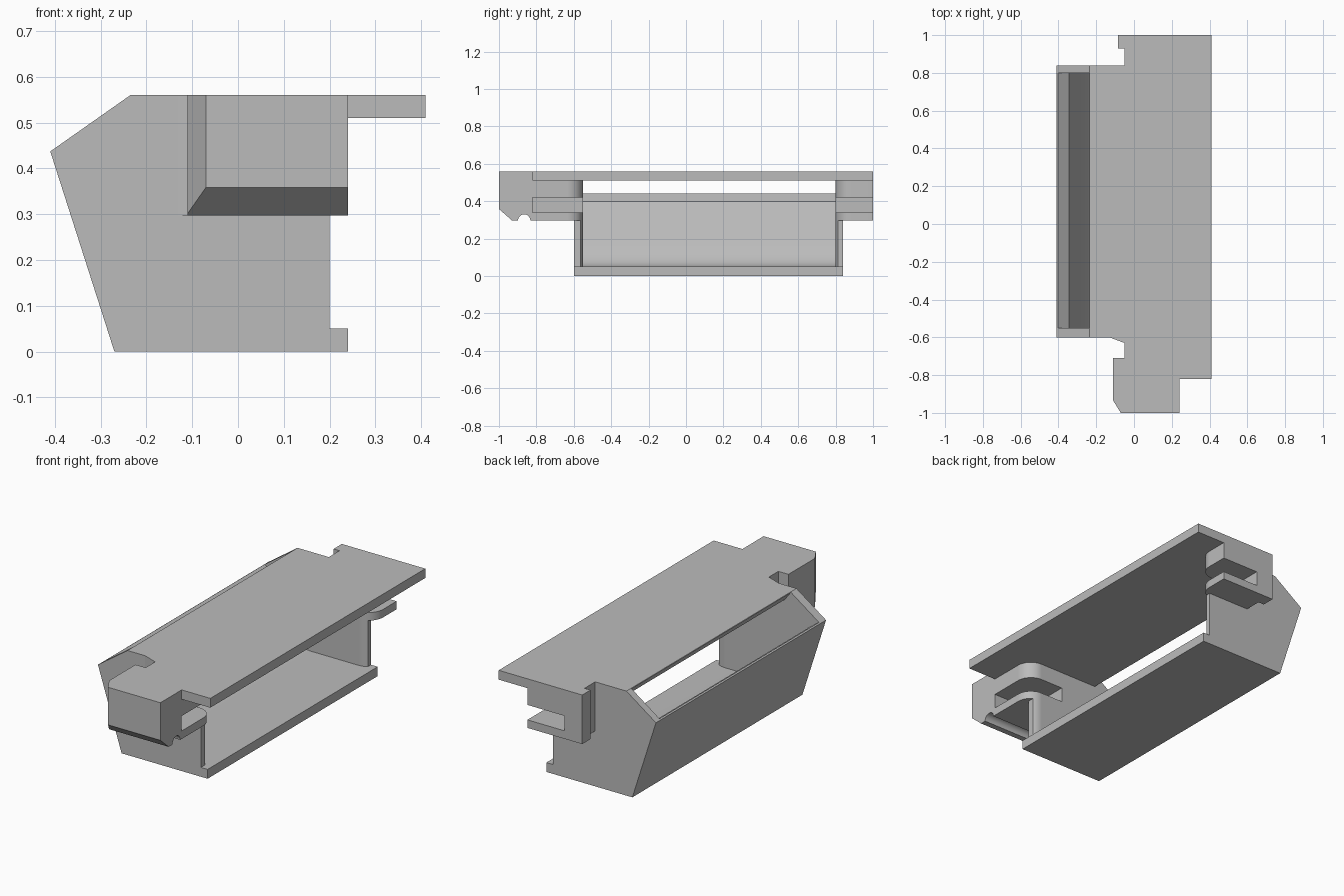
import bpy, bmesh, math
from math import radians, sin, cos

cube = bpy.data.objects.get("Cube")
if cube:
    bpy.data.objects.remove(cube)

grey = bpy.data.materials.new("plain grey")
grey.use_nodes = True
colour = (0.5, 0.5, 0.5, 1)
grey.diffuse_color = colour
grey.node_tree.nodes["Principled BSDF"].inputs["Base Color"].default_value = colour


def prism(name, outline, axis, low, high):
    """Extrude a closed 2D outline along one axis, from low to high."""
    place = {"x": lambda a, b, t: (t, a, b),
             "y": lambda a, b, t: (a, t, b),
             "z": lambda a, b, t: (a, b, t)}[axis]
    bm = bmesh.new()
    face = bm.faces.new([bm.verts.new(place(a, b, low)) for a, b in outline])
    moved = bmesh.ops.extrude_face_region(bm, geom=[face])["geom"]
    for v in moved:
        if isinstance(v, bmesh.types.BMVert):
            v.co["xyz".index(axis)] = high
    bmesh.ops.recalc_face_normals(bm, faces=bm.faces)
    mesh = bpy.data.meshes.new(name)
    bm.to_mesh(mesh)
    bm.free()
    mesh.materials.append(grey)
    obj = bpy.data.objects.new(name, mesh)
    bpy.context.collection.objects.link(obj)
    return obj


def rect(a0, a1, b0, b1):
    return [(a0, b0), (a1, b0), (a1, b1), (a0, b1)]


def combine(target, tool, operation):
    """Apply a boolean and discard the helper."""
    tool.hide_render = True
    mod = target.modifiers.new(tool.name, "BOOLEAN")
    mod.operation = operation
    mod.solver = "EXACT"
    mod.object = tool
    bpy.context.view_layer.objects.active = target
    bpy.ops.object.modifier_apply(modifier=mod.name)
    bpy.data.objects.remove(tool)


FRONT, REAR = -0.55, 0.80      # inner faces of the end walls
FLOOR, CEILING, TOP = 0.05, 0.51, 0.56

# Main casing with slanted back wall and floor lip
casing = prism("casing", [(-0.27, 0), (0.24, 0), (0.24, FLOOR), (0.20, FLOOR),
                          (0.20, TOP), (-0.235, TOP), (-0.41, 0.437)],
               "y", -0.60, 0.84)

# Overhanging top plate and the two end blocks
front_block = [(0.24, -1), (-0.07, -1), (-0.11, -0.935), (-0.11, -0.71), (-0.05, -0.71),
               (-0.05, -0.63), (-0.13, -0.60), (-0.13, -0.5), (0.24, -0.5)]
rear_block = [(0.24, 0.7), (-0.05, 0.7), (-0.05, 0.93), (-0.085, 0.93),
              (-0.085, 1), (0.24, 1)]
for part in (prism("top_plate", rect(0, 0.41, -0.82, 1), "z", CEILING, TOP),
             prism("front_block", front_block, "z", 0.297, TOP),
             prism("rear_block", rear_block, "z", 0.297, TOP)):
    combine(casing, part, "UNION")

# Hollow inside, open at one side and through the slanted window
p0, p1, p2 = (-0.28, 0.21), (-0.23, FLOOR), (-0.13, FLOOR)
sweep = []
for i in range(11):
    t = i / 10
    sweep.append(tuple((1 - t) ** 2 * a + 2 * t * (1 - t) * b + t * t * c
                       for a, b, c in zip(p0, p1, p2)))
hollow = [(0.5, FLOOR), (0.5, CEILING), (-0.20, CEILING), (-0.238, TOP),
          (-0.31, 0.66), (-0.48, 0.50), (-0.40, 0.44), (-0.345, 0.40)] + sweep
combine(casing, prism("hollow", hollow, "y", FRONT, REAR), "DIFFERENCE")

# Rounded mouths where the end walls meet the open side
R = 0.085
for name, wall, side in (("front_round", FRONT, -1), ("rear_round", REAR, 1)):
    arc = [(0.24 - R + R * sin(radians(a)), wall + side * R * (1 - cos(radians(a))))
           for a in range(0, 91, 9)]
    outline = arc + [(0.5, wall + side * R), (0.5, wall - side * 0.1),
                     (0.24 - R, wall - side * 0.1)]
    combine(casing, prism(name, outline, "z", FLOOR, CEILING), "DIFFERENCE")

# Horizontal slots in both end blocks
for name, y0, y1 in (("front_slot", -0.82, -0.4), ("rear_slot", 0.7, 1.1)):
    combine(casing, prism(name, rect(0.02, 0.5, y0, y1), "z", 0.34, 0.42), "DIFFERENCE")

# Sloped lower edge and round groove under the front block
slope = [(-1.07, 0.42), (-1.07, 0.24), (-0.865, 0.24)]
combine(casing, prism("slope", slope, "x", -0.3, 0.4), "DIFFERENCE")
groove = [(-0.865 + 0.033 * cos(math.tau * i / 32), 0.297 + 0.033 * sin(math.tau * i / 32))
          for i in range(32)]
combine(casing, prism("groove", groove, "x", -0.3, 0.4), "DIFFERENCE")

# Smooth curves, crisp corners
bpy.ops.object.select_all(action="DESELECT")
casing.select_set(True)
bpy.context.view_layer.objects.active = casing
bpy.ops.object.shade_smooth_by_angle(angle=radians(20))
weighted = casing.modifiers.new("flat_normals", "WEIGHTED_NORMAL")
weighted.keep_sharp = True
